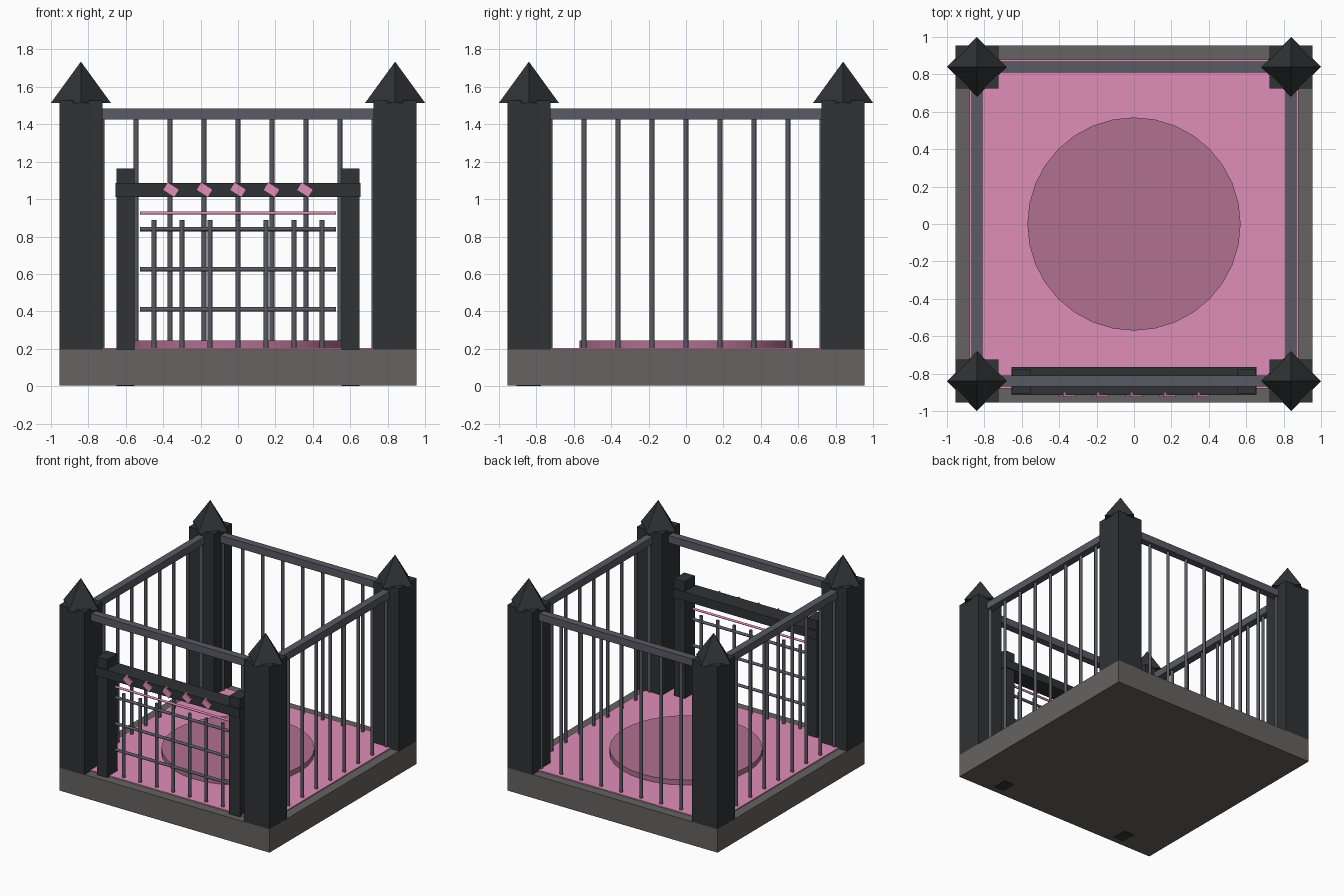
import bpy
from math import radians

if "Cube" in bpy.data.objects:
    bpy.data.objects.remove(bpy.data.objects["Cube"])


def material(name, r, g, b):
    m = bpy.data.materials.new(name)
    m.diffuse_color = (r, g, b, 1)
    m.use_nodes = True
    m.node_tree.nodes["Principled BSDF"].inputs["Base Color"].default_value = m.diffuse_color
    return m


STONE = material("stone", 0.13, 0.125, 0.12)
DARK = material("dark_iron", 0.03, 0.032, 0.034)
STEEL = material("steel", 0.10, 0.10, 0.125)
PINK = material("pink", 0.74, 0.27, 0.48)
MAUVE = material("mauve", 0.44, 0.165, 0.28)


def finish(name, mat):
    ob = bpy.context.object
    ob.name = name
    ob.data.materials.append(mat)
    return ob


def box(name, lo, hi, mat):
    centre = [(a + b) / 2 for a, b in zip(lo, hi)]
    bpy.ops.mesh.primitive_cube_add(size=1, location=centre)
    bpy.context.object.scale = [b - a for a, b in zip(lo, hi)]
    return finish(name, mat)


def rod(name, centre, radius, length, mat, rot=(0, 0, 0), sides=8):
    bpy.ops.mesh.primitive_cylinder_add(vertices=sides, radius=radius, depth=length,
                                        location=centre, rotation=rot)
    ob = finish(name, mat)
    bpy.ops.object.shade_smooth_by_angle(angle=radians(50))
    return ob


E = 0.84      # distance of the fence line from the centre

# Plinth, floor and round dais
box("base", (-0.955, -0.955, 0.003), (0.955, 0.955, 0.195), STONE)
box("floor", (-0.88, -0.88, 0.19), (0.88, 0.88, 0.204), PINK)
rod("dais", (0, 0, 0.222), 0.57, 0.046, MAUVE, sides=32)

# Corner posts with four-sided spikes
for sx in (-1, 1):
    for sy in (-1, 1):
        x, y = sx * E, sy * E
        box("corner_post", (x - 0.115, y - 0.115, 0.19), (x + 0.115, y + 0.115, 1.528), DARK)
        bpy.ops.mesh.primitive_cone_add(vertices=4, radius1=0.16, depth=0.22,
                                        location=(x, y, 1.625))
        finish("post_spike", DARK)

# Top rails
for s in (-1, 1):
    box("rail_x", (-0.73, s * E - 0.03, 1.425), (0.73, s * E + 0.03, 1.485), STEEL)
    box("rail_y", (s * E - 0.03, -0.73, 1.425), (s * E + 0.03, 0.73, 1.485), STEEL)

# Fence bars on the left, right and back
for i in range(-4, 5):
    p = i * 0.1815
    for x, y in ((-E, p), (E, p), (p, E)):
        rod("fence_bar", (x, y, 0.815), 0.013, 1.23, STEEL)

# Gate frame
for s in (-1, 1):
    box("gate_post", (s * 0.602 - 0.048, -E - 0.065, 0), (s * 0.602 + 0.048, -E + 0.065, 1.165), DARK)
box("gate_beam", (-0.655, -E - 0.075, 1.012), (0.655, -E + 0.075, 1.085), DARK)

# Gate grille
for i in range(-3, 4):
    rod("gate_bar", (i * 0.15, -E, 0.542), 0.0135, 0.695, STEEL)
side = (0, radians(90), 0)
for z in (0.41, 0.625, 0.84):
    rod("gate_crossbar", (0, -E, z), 0.012, 1.05, STEEL, side)
rod("gate_pink_bar", (0, -E, 0.926), 0.009, 1.05, PINK, side)

# Tilted pink studs on the beam
for i in range(-2, 3):
    stud = box("beam_stud", (i * 0.179 - 0.037, -0.925, 1.025), (i * 0.179 + 0.037, -0.90, 1.075), PINK)
    stud.rotation_euler = (0, radians(32), 0)
